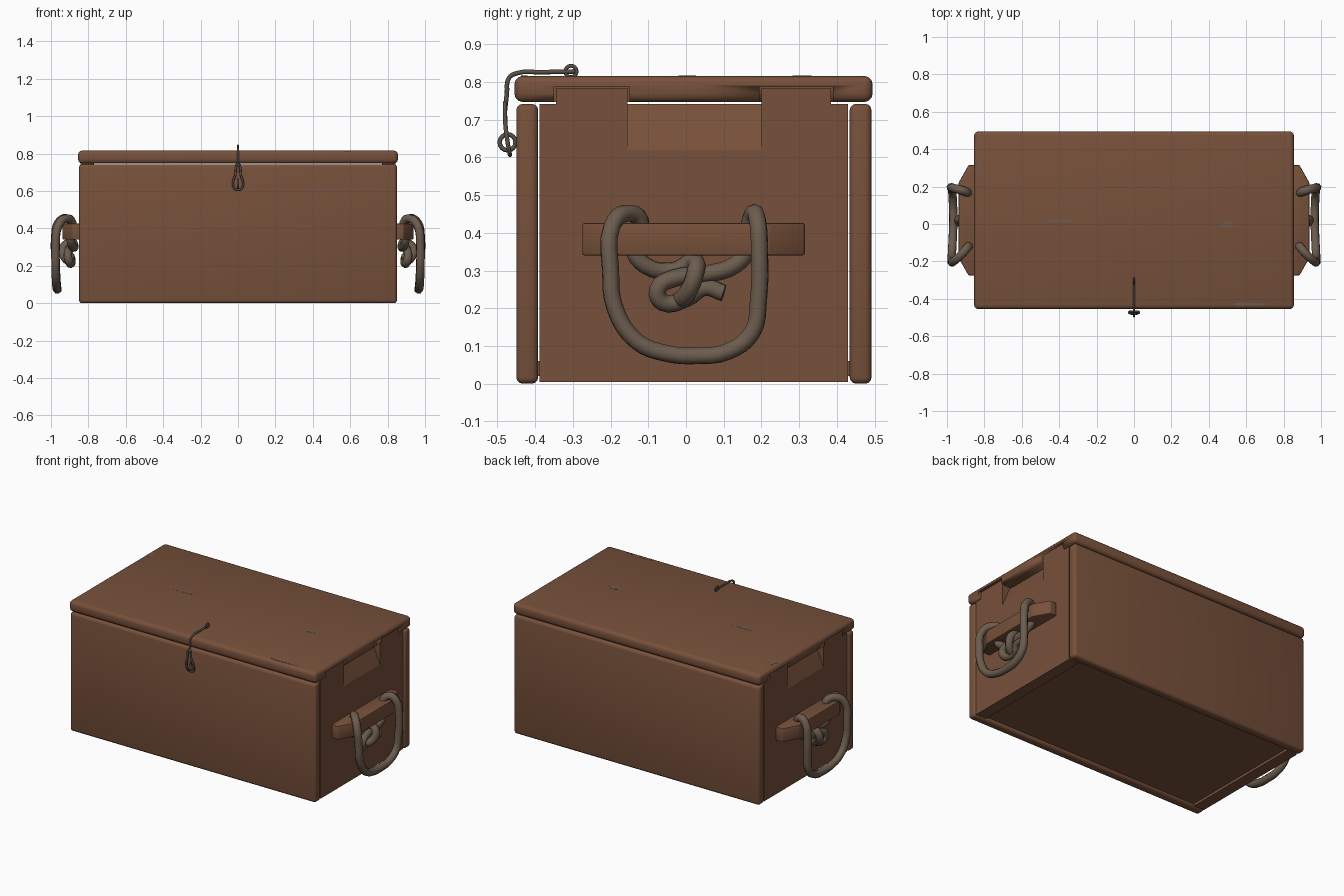
import bpy, bmesh, math, random
from mathutils import Vector

if "Cube" in bpy.data.objects:
    bpy.data.objects.remove(bpy.data.objects["Cube"])

random.seed(4)


def material(name, rgb):
    m = bpy.data.materials.new(name)
    m.diffuse_color = (*rgb, 1)
    m.use_nodes = True
    m.node_tree.nodes["Principled BSDF"].inputs["Base Color"].default_value = m.diffuse_color
    return m


WOOD = material("brown wood", (0.185, 0.082, 0.043))
ROPE = material("grey brown rope", (0.15, 0.108, 0.076))
IRON = material("dark iron", (0.10, 0.08, 0.062))
WORN = material("worn wood", (0.15, 0.105, 0.072))


def finish(name, bm, mat, angle=40):
    bmesh.ops.recalc_face_normals(bm, faces=bm.faces[:])
    mesh = bpy.data.meshes.new(name)
    bm.to_mesh(mesh)
    bm.free()
    mesh.materials.append(mat)
    ob = bpy.data.objects.new(name, mesh)
    bpy.context.collection.objects.link(ob)
    smooth(ob, angle)
    return ob


def smooth(ob, angle):
    bpy.ops.object.select_all(action='DESELECT')
    ob.select_set(True)
    bpy.context.view_layer.objects.active = ob
    bpy.ops.object.shade_smooth_by_angle(angle=math.radians(angle))


def box(name, lo, hi, mat=WOOD, bevel=0.0, seam=None):
    """Box with rounded edges; edges lying on the seam plane (axis, value) stay sharp."""
    bm = bmesh.new()
    bmesh.ops.create_cube(bm, size=1)
    for v in bm.verts:
        v.co = Vector([lo[i] + (v.co[i] + 0.5) * (hi[i] - lo[i]) for i in range(3)])
    if bevel:
        edges = [e for e in bm.edges if not (
            seam and all(abs(v.co[seam[0]] - seam[1]) < 1e-4 for v in e.verts))]
        bmesh.ops.bevel(bm, geom=edges, offset=bevel, segments=3,
                        profile=0.5, affect='EDGES')
    return finish(name, bm, mat)


def prism(name, outline, depth, mat=WOOD, bevel=0.0):
    """Extrude a 3D outline along a vector."""
    bm = bmesh.new()
    face = bm.faces.new([bm.verts.new(p) for p in outline])
    top = bmesh.ops.extrude_face_region(bm, geom=[face])["geom"]
    for v in top:
        if isinstance(v, bmesh.types.BMVert):
            v.co += Vector(depth)
    if bevel:
        bmesh.ops.bevel(bm, geom=bm.edges[:], offset=bevel, segments=2,
                        profile=0.5, affect='EDGES')
    return finish(name, bm, mat)


def tube(name, points, radius, mat, cyclic=False, res=4):
    cu = bpy.data.curves.new(name, 'CURVE')
    cu.dimensions = '3D'
    cu.bevel_depth, cu.bevel_resolution, cu.resolution_u = radius, 2, res
    cu.use_fill_caps = True
    sp = cu.splines.new('BEZIER')
    sp.bezier_points.add(len(points) - 1)
    for b, p in zip(sp.bezier_points, points):
        b.co = p
        b.handle_left_type = b.handle_right_type = 'AUTO'
    sp.use_cyclic_u = cyclic
    cu.materials.append(mat)
    ob = bpy.data.objects.new(name, cu)
    bpy.context.collection.objects.link(ob)
    bpy.ops.object.select_all(action='DESELECT')
    ob.select_set(True)
    bpy.context.view_layer.objects.active = ob
    bpy.ops.object.convert(target='MESH')
    smooth(bpy.context.object, 50)


# Front and back walls: two planks each, meeting at mid height
MID = 0.375
for side, y0, y1 in (("front", -0.45, -0.392), ("back", 0.434, 0.492)):
    box(side + "_lower_plank", (-0.85, y0, 0), (0.85, y1, MID), bevel=0.017, seam=(2, MID))
    box(side + "_upper_plank", (-0.85, y0, MID), (0.85, y1, 0.742), bevel=0.017, seam=(2, MID))

# Floor
box("floor", (-0.77, -0.395, 0.02), (0.77, 0.437, 0.06))

# Lid: two planks with notches for the end wall tabs
TABS = ((-0.345, -0.155), (0.2, 0.385))
SEAM = 0.02
lid = [box("lid_front_plank", (-0.855, -0.455, 0.747), (0.855, SEAM, 0.816),
           bevel=0.022, seam=(1, SEAM)),
       box("lid_back_plank", (-0.855, SEAM, 0.747), (0.855, 0.495, 0.816),
           bevel=0.022, seam=(1, SEAM))]
for plank, (t0, t1) in zip(lid, TABS):
    for s in (-1, 1):
        xs = sorted((s * 0.75, s * 0.9))
        cutter = box("notch_cutter", (xs[0], t0 - 0.005, 0.7), (xs[1], t1 + 0.005, 0.788))
        cutter.hide_render = True
        mod = plank.modifiers.new("notch", 'BOOLEAN')
        mod.operation, mod.solver, mod.object = 'DIFFERENCE', 'EXACT', cutter
        bpy.ops.object.select_all(action='DESELECT')
        bpy.context.view_layer.objects.active = plank
        plank.select_set(True)
        bpy.ops.object.modifier_apply(modifier=mod.name)
        bpy.data.objects.remove(cutter)

# Rope path at one end: knot, up through the cleat, hanging loop, back to the knot
ROPE_PATH = (
    (.88, -.02, .22), (.92, 0, .235), (.935, .025, .295), (.89, .02, .325),
    (.875, -.03, .30), (.89, -.11, .315), (.895, -.14, .36), (.885, -.12, .43),
    (.92, -.16, .452), (.96, -.197, .415), (.975, -.2, .3), (.975, -.188, .2),
    (.972, -.13, .112), (.968, -.05, .08), (.966, .03, .074), (.968, .11, .085),
    (.972, .175, .135), (.975, .192, .22), (.977, .195, .35), (.96, .19, .43),
    (.92, .18, .453), (.885, .165, .41), (.89, .165, .36), (.9, .13, .315),
    (.9, .05, .29), (.905, -.03, .28), (.91, -.075, .25), (.9, -.06, .215),
    (.89, 0, .225), (.9, .05, .255), (.905, .1, .24))

for s, side in ((-1, "left"), (1, "right")):
    # End wall with two tabs and an open grip between them
    (a0, a1), (b0, b1) = TABS
    yz = [(-0.388, 0.004), (0.43, 0.004), (0.43, 0.742), (b1, 0.742), (b1, 0.784), (b0, 0.784),
          (b0, 0.62), (a1, 0.62), (a1, 0.784), (a0, 0.784), (a0, 0.742), (-0.388, 0.742)]
    prism(side + "_end_wall", [(s * 0.77, y, z) for y, z in yz], (s * 0.072, 0, 0))
    # Sloped finger grip
    grip = [(0.77, 0.62), (0.842, 0.62), (0.79, 0.742), (0.77, 0.742)]
    prism(side + "_finger_grip", [(s * x, a1, z) for x, z in grip], (0, b0 - a1, 0))
    # Cleat with tapered ends
    xy = [(0.835, -0.275), (0.885, -0.275), (0.938, -0.18), (0.938, 0.22),
          (0.885, 0.315), (0.835, 0.315)]
    prism(side + "_cleat", [(s * x, y, 0.34) for x, y in xy], (0, 0, 0.086), bevel=0.006)
    tube(side + "_rope_handle", [(s * x, y, z) for x, y, z in ROPE_PATH], 0.0235, ROPE)

# Wire hook: arm over the lid edge, then a pear shaped loop
tube("hook_arm", [(0, -.295, .828), (0, -.38, .826), (0, -.45, .823), (0, -.47, .81),
                  (0, -.475, .77), (0, -.48, .725)], 0.006, IRON)
tube("hook_loop", [(0, -.48, .745), (.013, -.479, .69), (.027, -.473, .64), (.018, -.468, .612),
                   (0, -.467, .607), (-.018, -.468, .612), (-.027, -.473, .64),
                   (-.013, -.479, .69)], 0.006, IRON, cyclic=True)


# Eyelets on the lid and the front wall
def ring(name, y, z, r, wire):
    tube(name, [(0, y + r * math.cos(k * math.pi / 4), z + r * math.sin(k * math.pi / 4))
                for k in range(8)], wire, IRON, cyclic=True, res=2)


ring("lid_eyelet", -0.305, 0.828, 0.015, 0.005)
ring("wall_eyelet", -0.473, 0.64, 0.021, 0.006)

# Thin worn patches on the lid
for n, (x, y, rx, ry) in enumerate(((0.5, 0.0, 0.04, 0.02), (-0.4, 0.018, 0.09, 0.01),
                                    (0.62, -0.428, 0.09, 0.01), (-0.82, 0.31, 0.015, 0.03))):
    pts = []
    for k in range(9):
        a, f = k * math.tau / 9, random.uniform(0.7, 1.1)
        pts.append((x + rx * f * math.cos(a), y + ry * f * math.sin(a), 0.815))
    prism("worn_patch_%d" % (n + 1), pts, (0, 0, 0.0018), WORN)
